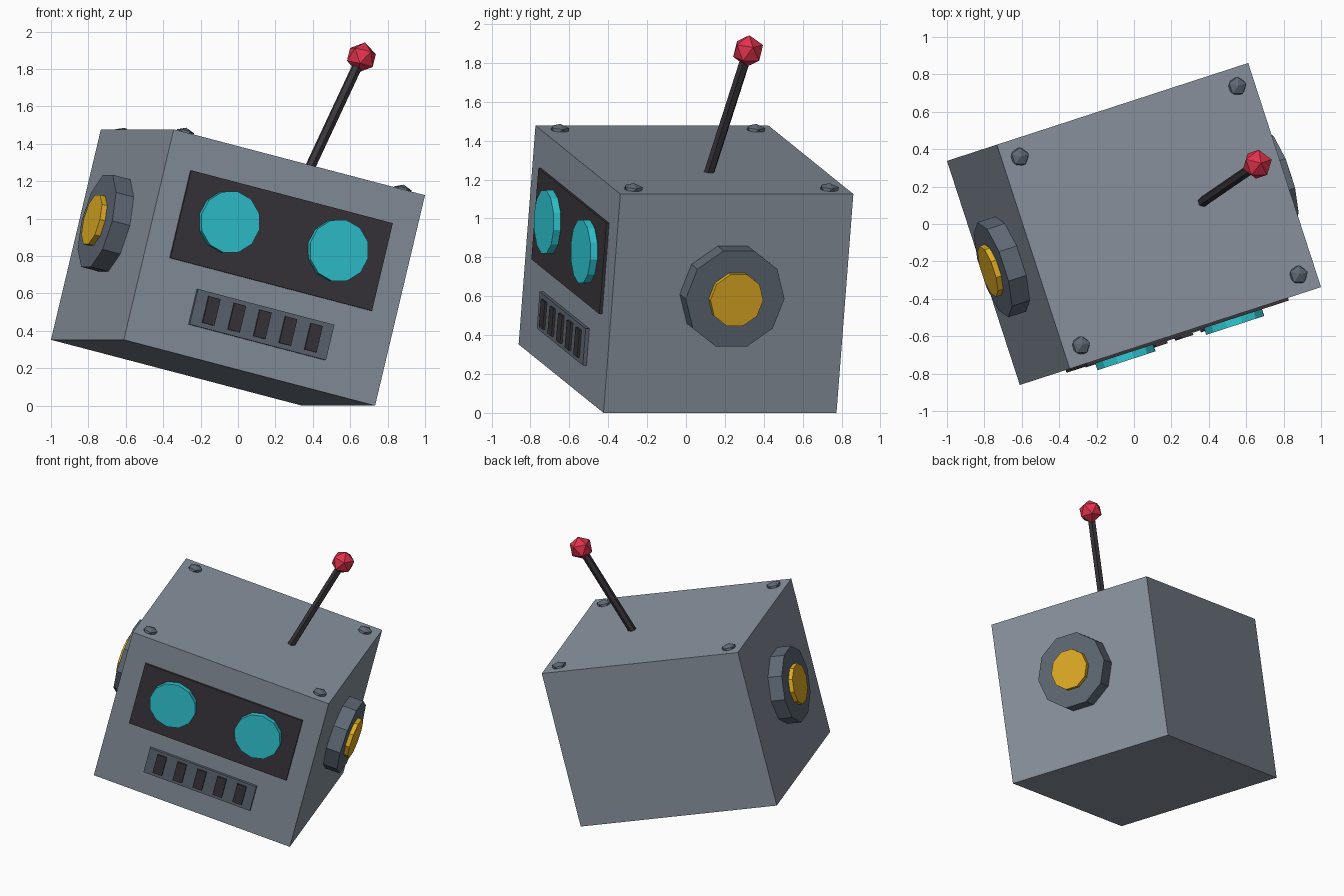
import bpy, bmesh
from math import radians, pi
from mathutils import Matrix, Vector

if "Cube" in bpy.data.objects:
    bpy.data.objects.remove(bpy.data.objects["Cube"])

# Head frame: upright head tilted sideways and turned
HEAD = (Matrix.Translation((0, 0, 0.739)) @ Matrix.Rotation(radians(18), 4, 'Z')
        @ Matrix.Rotation(radians(14), 4, 'Y'))
HX, HY, HZ = 0.728, 0.63, 0.58  # half sizes of the box


def srgb(h):
    c = [int(h[i:i + 2], 16) / 255 for i in (0, 2, 4)]
    return [x / 12.92 if x <= 0.04045 else ((x + 0.055) / 1.055) ** 2.4 for x in c] + [1]


def material(name, h):
    m = bpy.data.materials.new(name)
    m.diffuse_color = srgb(h)
    m.use_nodes = True
    m.node_tree.nodes["Principled BSDF"].inputs["Base Color"].default_value = m.diffuse_color
    return m


STEEL = material("steel grey", "8a94a0")
TRIM = material("dark steel", "5f6975")
BLACK = material("charcoal", "3a363c")
CYAN = material("cyan", "30c8d4")
AMBER = material("amber", "e0ac24")
RED = material("red", "e0324c")


def add(name, mat, bm, local=Matrix()):
    me = bpy.data.meshes.new(name)
    bm.to_mesh(me)
    bm.free()
    me.materials.append(mat)
    ob = bpy.data.objects.new(name, me)
    bpy.context.collection.objects.link(ob)
    ob.matrix_world = HEAD @ local
    return ob


def box(name, mat, lo, hi):
    lo, hi = Vector(lo), Vector(hi)
    bm = bmesh.new()
    bmesh.ops.create_cube(bm, size=1, matrix=Matrix.Translation((lo + hi) / 2)
                          @ Matrix.Diagonal((*(hi - lo), 1)))
    return add(name, mat, bm)


def rod(name, mat, a, b, r, sides, turn):
    """Cylinder from a to b; turn orients its axis."""
    a, b = Vector(a), Vector(b)
    bm = bmesh.new()
    bmesh.ops.create_cone(bm, cap_ends=True, segments=sides, radius1=r, radius2=r,
                          depth=(b - a).length)
    return add(name, mat, bm, Matrix.Translation((a + b) / 2) @ turn)


def gem(name, mat, pos, r, flat=1):
    bm = bmesh.new()
    bmesh.ops.create_icosphere(bm, subdivisions=1, radius=r)
    return add(name, mat, bm, Matrix.Translation(pos) @ Matrix.Diagonal((1, 1, flat, 1)))


# Head and face plates
box("head", STEEL, (-HX, -HY, -HZ), (HX, HY, HZ))
box("visor", BLACK, (-0.584, -0.645, -0.093), (0.584, -HY + 0.02, 0.39))
box("mouth_plate", TRIM, (-0.395, -0.65, -0.412), (0.395, -HY + 0.02, -0.217))
for i in range(5):
    x = (i - 2) * 0.148
    box("mouth_slot", BLACK, (x - 0.034, -0.662, -0.386), (x + 0.034, -0.64, -0.24))

# Mirrored eyes, ears and bolts
face_y = Matrix.Rotation(pi / 2, 4, 'X')
face_x = Matrix.Rotation(pi / 2, 4, 'Y')
for s in (-1, 1):
    rod("eye", CYAN, (s * 0.315, -0.683, 0.172), (s * 0.315, -0.635, 0.172), 0.168, 12, face_y)
    rod("ear", TRIM, (s * 0.70, 0, 0.05), (s * 0.83, 0, 0.05), 0.267, 10, face_x)
    rod("ear_cap", AMBER, (s * 0.80, 0, 0.05), (s * 0.86, 0, 0.05), 0.143, 10, face_x)
    for t in (-1, 1):
        gem("bolt", TRIM, (s * 0.63, t * 0.53, HZ), 0.055, 0.6)

# Antenna
foot, tip = Vector((0.25, -0.003, 0.56)), Vector((0.433, 0.10, 1.265))
rod("antenna_rod", BLACK, foot, tip, 0.028, 6, (tip - foot).to_track_quat('Z', 'Y').to_matrix().to_4x4())
gem("antenna_ball", RED, tip, 0.083)
